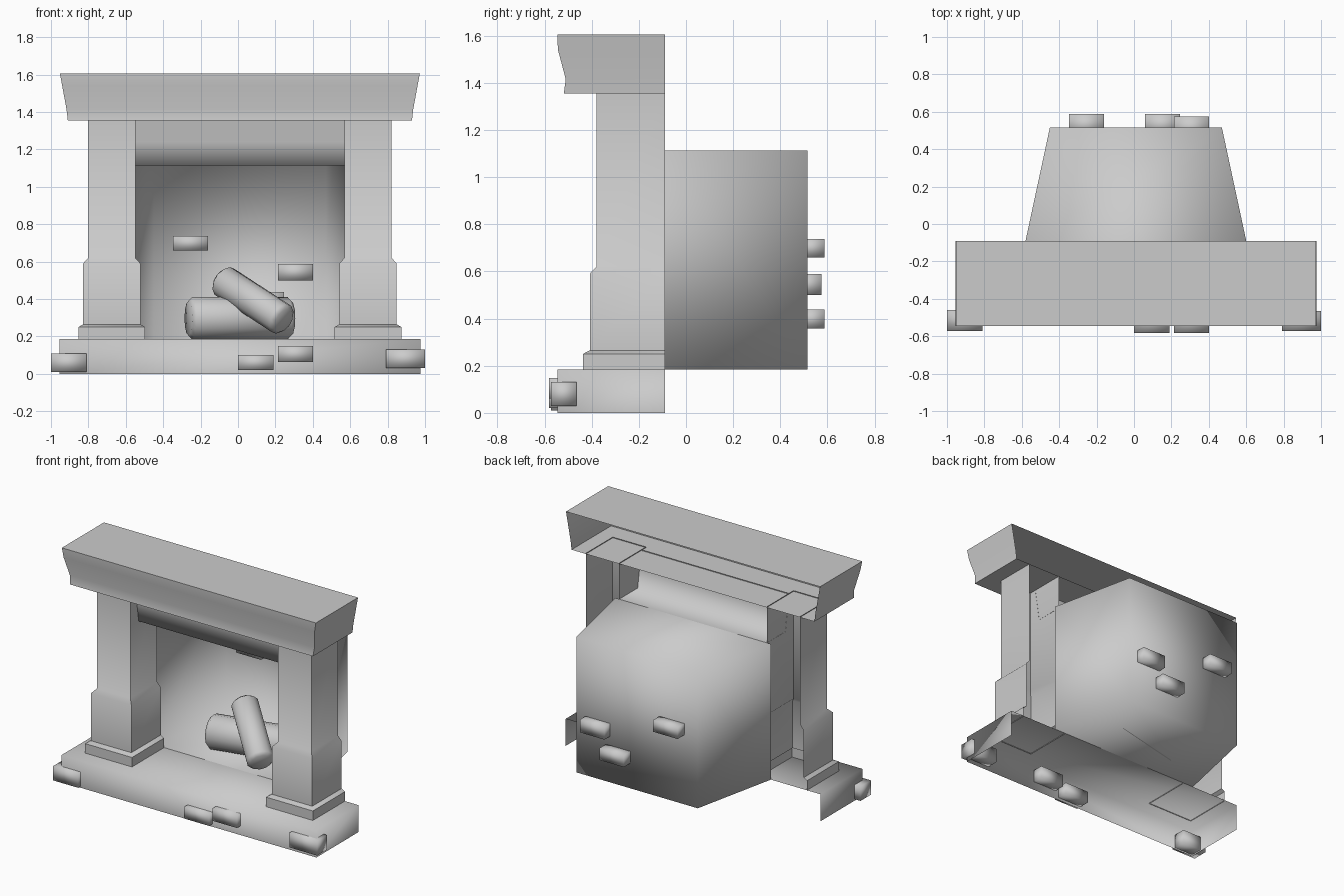
import bpy, bmesh
from mathutils import Vector

if "Cube" in bpy.data.objects:
    bpy.data.objects.remove(bpy.data.objects["Cube"])

CX = 0.01  # the surround's centre line


def finish(name, bm, angle=None):
    bmesh.ops.recalc_face_normals(bm, faces=bm.faces)
    me = bpy.data.meshes.new(name)
    bm.to_mesh(me)
    bm.free()
    ob = bpy.data.objects.new(name, me)
    bpy.context.collection.objects.link(ob)
    bpy.ops.object.select_all(action='DESELECT')
    ob.select_set(True)
    bpy.context.view_layer.objects.active = ob
    if angle is None:
        bpy.ops.object.shade_smooth()
    else:
        bpy.ops.object.shade_smooth_by_angle(angle=angle)
    return ob


def u_shell(name, cx, rings, caps=(), angle=None):
    """Loft U-shaped rings; ring = (z, half width open, y open, half width closed, y closed)."""
    bm = bmesh.new()
    rows = [[bm.verts.new(p) for p in ((cx - wo, yo, z), (cx - wc, yc, z),
                                       (cx + wc, yc, z), (cx + wo, yo, z))]
            for z, wo, yo, wc, yc in rings]
    for a, b in zip(rows, rows[1:]):
        for i in range(3):
            bm.faces.new((a[i], a[i + 1], b[i + 1], b[i]))
    for c in caps:
        bm.faces.new(rows[c])
    return finish(name, bm, angle)


BACK = -0.09
def open_back(z, w, y):
    return (z, w, BACK, w, y)


# Hearth slab: top, front and ends
u_shell("hearth", CX, [open_back(0, .965, -.545), open_back(.185, .965, -.545)], (-1,))

# Mantel shelf with a flared moulding
u_shell("mantel", CX, [open_back(1.355, .92, -.518), open_back(1.415, .927, -.51),
                       open_back(1.54, .95, -.543), open_back(1.605, .962, -.546)],
        (0, -1), 1.0)

# Stepped pillars, open at the back
for side, s in (("left", -1), ("right", 1)):
    u_shell(side + "_pillar", CX + s * .685,
            [open_back(.18, .178, -.437), open_back(.25, .178, -.437),
             open_back(.265, .153, -.408), open_back(.59, .153, -.408),
             open_back(.62, .126, -.38), open_back(1.36, .126, -.38)], (), 1.0)

# Firebox narrowing to the back, open at the front
u_shell("firebox", CX, [(.185, .59, BACK, .46, .515), (1.113, .59, BACK, .46, .515)], (0, -1))

# Lintel panel and soffit between the pillars
bm = bmesh.new()
rows = [[bm.verts.new((CX + s * .56, y, z)) for s in (-1, 1)]
        for y, z in ((-.33, 1.36), (-.31, 1.24), (-.29, 1.113), (BACK, 1.113))]
for a, b in zip(rows, rows[1:]):
    bm.faces.new((a[0], a[1], b[1], b[0]))
finish("lintel", bm)

# Loose bricks poking out of the hearth and the firebox back: low and high corners
bricks = [((-1, -.572, .01), (-.81, -.46, .108)),
          ((.79, -.572, .03), (1, -.465, .13)),
          ((0, -.582, .02), (.19, -.47, .10)),
          ((.215, -.582, .062), (.40, -.47, .148)),
          ((-.348, .475, .66), (-.16, .588, .738)),
          ((.06, .475, .358), (.245, .588, .438)),
          ((.215, .46, .50), (.40, .575, .588))]
for i, (lo, hi) in enumerate(bricks):
    lo, hi = Vector(lo), Vector(hi)
    bm = bmesh.new()
    bmesh.ops.create_cube(bm, size=1)
    bmesh.ops.scale(bm, vec=hi - lo, verts=bm.verts)
    bmesh.ops.translate(bm, vec=(lo + hi) / 2, verts=bm.verts)
    finish(f"brick_{i + 1}", bm)


# Logs with chamfered ends
def log(name, a, b, r):
    a, b = Vector(a), Vector(b)
    d = b - a
    bm = bmesh.new()
    bmesh.ops.create_cone(bm, cap_ends=True, segments=12, radius1=r, radius2=r, depth=d.length)
    rims = [e for e in bm.edges if abs(e.verts[0].co.z - e.verts[1].co.z) < 1e-4]
    bmesh.ops.bevel(bm, geom=rims, offset=.02, segments=1, affect='EDGES')
    bm.transform(d.to_track_quat('Z', 'Y').to_matrix().to_4x4())
    bmesh.ops.translate(bm, vec=(a + b) / 2, verts=bm.verts)
    finish(name, bm, 0.9)


log("lower_log", (-.265, .08, .297), (.285, .21, .297), .113)
log("upper_log", (-.085, .19, .50), (.245, -.10, .285), .088)
